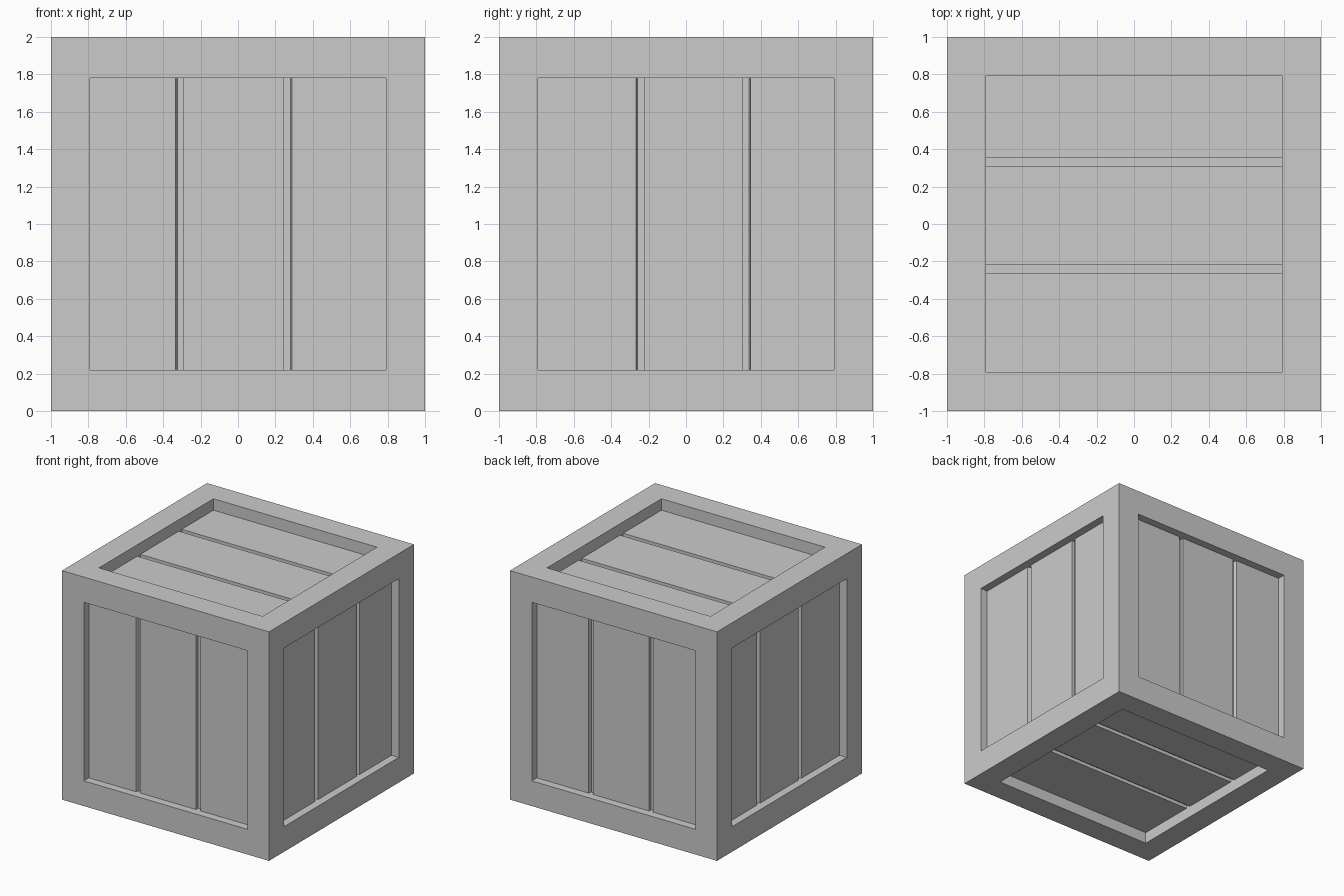
import bpy, bmesh
from mathutils import Vector

if "Cube" in bpy.data.objects:
    bpy.data.objects.remove(bpy.data.objects["Cube"])


def add_object(name, bm):
    mesh = bpy.data.meshes.new(name)
    bm.to_mesh(mesh)
    bm.free()
    obj = bpy.data.objects.new(name, mesh)
    bpy.context.collection.objects.link(obj)
    obj.location.z = 1.0
    return obj


GROOVE = 0.03      # gap depth between planks
SIDE = 0.07        # plank recess on the four sides
CAP = 0.10         # plank recess on lid and base

# Crate frame: a cube with every face inset and pushed inward, left open
bm = bmesh.new()
bmesh.ops.create_cube(bm, size=2.0)
openings = list(bm.faces)
bmesh.ops.inset_individual(bm, faces=openings, thickness=0.21, use_even_offset=True)
for face in openings:
    n = face.normal.copy()
    if abs(n.z) < 0.5:                       # side openings are slightly shorter
        for v in face.verts:
            v.co.z *= 0.78 / 0.79
walls = [(f, f.normal.copy()) for f in openings]
for face, n in walls:
    depth = (CAP if abs(n.z) > 0.5 else SIDE) + GROOVE
    new = bmesh.ops.extrude_discrete_faces(bm, faces=[face])["faces"][0]
    for v in new.verts:
        v.co -= n * depth
    bmesh.ops.delete(bm, geom=[new], context='FACES_ONLY')
add_object("crate_frame", bm)


def plank_panel(name, out, across, along, gaps, recess, half_length):
    """Three planks with two sunken gaps, as a stepped profile swept lengthwise."""
    out, across, along = Vector(out), Vector(across), Vector(along)
    profile = [(-0.79, 0)]
    for top_a, floor_a, floor_b, top_b in gaps:
        profile += [(top_a, 0), (floor_a, GROOVE), (floor_b, GROOVE), (top_b, 0)]
    profile.append((0.79, 0))
    bm = bmesh.new()
    rows = [[bm.verts.new(across * u + out * (1 - recess - d) + along * s * half_length)
             for u, d in profile] for s in (-1, 1)]
    flip = across.cross(along).dot(out) < 0
    for i in range(len(profile) - 1):
        quad = [rows[0][i], rows[0][i + 1], rows[1][i + 1], rows[1][i]]
        bm.faces.new(quad[::-1] if flip else quad)
    return add_object(name, bm)


X, Y, Z = (1, 0, 0), (0, 1, 0), (0, 0, 1)
gaps_x = [(-0.334, -0.324, -0.294, -0.294), (0.246, 0.246, 0.281, 0.289)]
gaps_y = [(-0.267, -0.259, -0.223, -0.223), (0.306, 0.306, 0.338, 0.346)]
gaps_cap = [(-0.262, -0.262, -0.219, -0.219), (0.31, 0.31, 0.353, 0.353)]

# Plank panels, mirrored on opposite faces
for s, names in ((-1, ("front", "left", "base")), (1, ("back", "right", "lid"))):
    plank_panel(names[0] + "_planks", (0, s, 0), X, Z, gaps_x, SIDE, 0.78)
    plank_panel(names[1] + "_planks", (s, 0, 0), Y, Z, gaps_y, SIDE, 0.78)
    plank_panel(names[2] + "_planks", (0, 0, s), Y, X, gaps_cap, CAP, 0.79)
